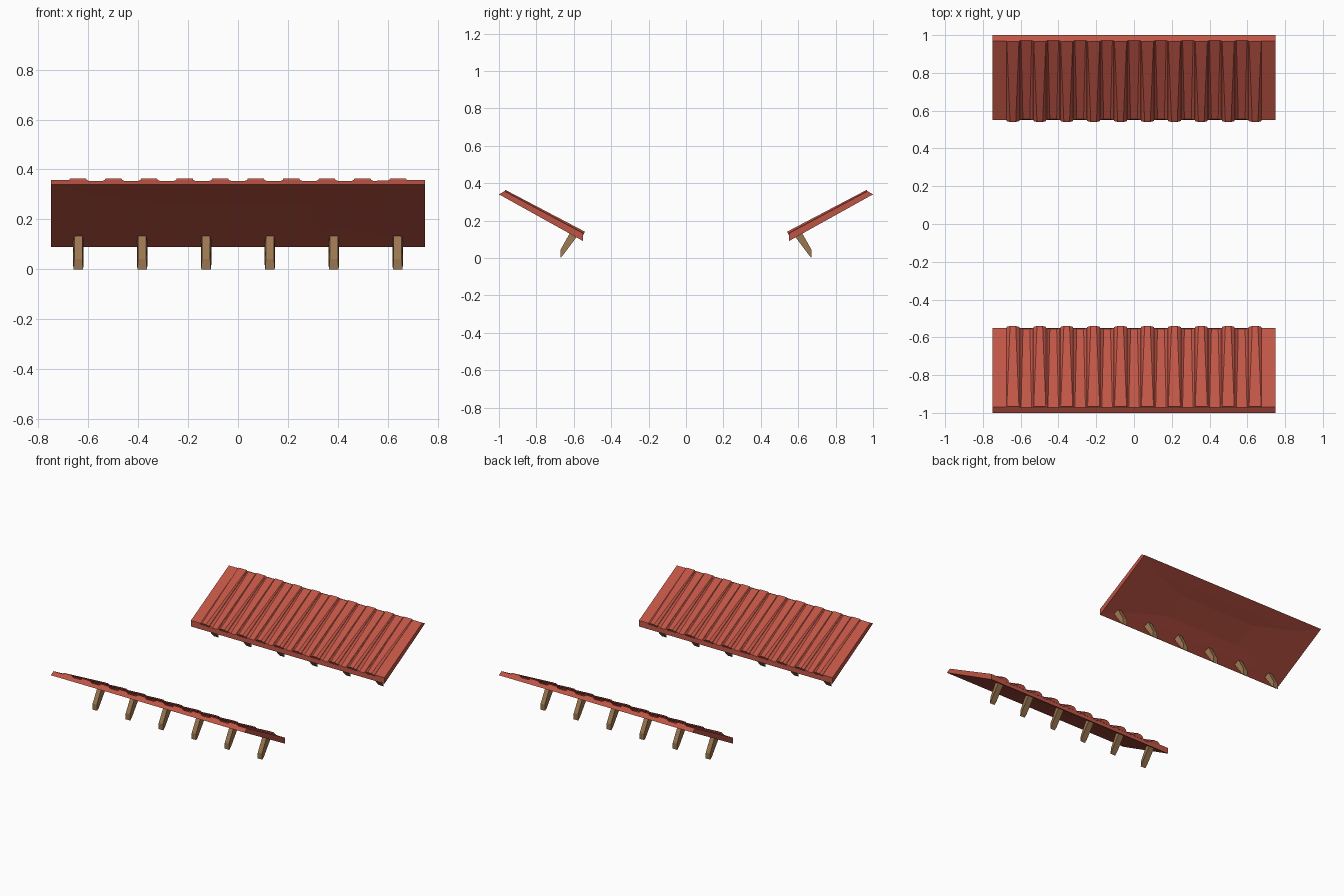
import bpy, bmesh
from mathutils import Vector

if "Cube" in bpy.data.objects:
    bpy.data.objects.remove(bpy.data.objects["Cube"])


def material(name, rgb):
    m = bpy.data.materials.new(name)
    m.diffuse_color = (*rgb, 1)
    m.use_nodes = True
    m.node_tree.nodes["Principled BSDF"].inputs["Base Color"].default_value = m.diffuse_color
    return m


RED = material("red_tile", (0.52, 0.09, 0.06))
WOOD = material("wood", (0.32, 0.18, 0.08))

# Slope section in (y, z): underside and top edge lines, outer/high to inner/low
BOT = (Vector((1.0, 0.34)), Vector((0.55, 0.09)))
TOP = (Vector((0.97, 0.357)), Vector((0.55, 0.132)))
NORMAL = Vector((-0.47, 0.88))
HALF_W, COUNT = 0.75, 10
PITCH = 0.1425


def point(line, side, x, t, lift):
    p = line[0].lerp(line[1], t) + NORMAL * lift
    return Vector((x, side * p.x, p.y))


def finish(bm, name, mat):
    bmesh.ops.recalc_face_normals(bm, faces=bm.faces)
    me = bpy.data.meshes.new(name)
    bm.to_mesh(me)
    bm.free()
    me.materials.append(mat)
    ob = bpy.data.objects.new(name, me)
    bpy.context.collection.objects.link(ob)
    return ob


def profile(pan_wide, pan_narrow, depth):
    """Top edge of the panel across x: flat shoulders with sunken pans between tiles."""
    pts = [(-HALF_W, 0)]
    for i in range(COUNT + 1):
        c = (i - COUNT / 2) * PITCH
        if i in (0, COUNT):
            continue
        pts += [(c - pan_wide, 0), (c - pan_narrow, -depth),
                (c + pan_narrow, -depth), (c + pan_wide, 0)]
    return pts + [(HALF_W, 0)]


def roof_panel(side, name):
    bm = bmesh.new()
    # Corrugated top
    ridge = [bm.verts.new(point(TOP, side, x, 0, h)) for x, h in profile(0.034, 0.028, 0.003)]
    eave = [bm.verts.new(point(TOP, side, x, 1, h)) for x, h in profile(0.034, 0.018, 0.013)]
    for i in range(len(ridge) - 1):
        bm.faces.new((ridge[i], ridge[i + 1], eave[i + 1], eave[i]))
    # Underside, dished in two shallow steps
    rings = []
    for w, t, lift in ((HALF_W, 0, 0), (0.6, 0.16, 0.004), (0.3, 0.33, 0.010)):
        rings.append([bm.verts.new(point(BOT, side, x, u, lift))
                      for x, u in ((-w, t), (w, t), (w, 1 - t), (-w, 1 - t))])
    for a, b in zip(rings, rings[1:]):
        for i in range(4):
            j = (i + 1) % 4
            bm.faces.new((a[i], a[j], b[j], b[i]))
    bm.faces.new(rings[-1])
    # Outer, inner and gable edges
    a, b, c, d = rings[0]
    bm.faces.new(ridge + [b, a])
    bm.faces.new(eave + [c, d])
    bm.faces.new((ridge[0], a, d, eave[0]))
    bm.faces.new((ridge[-1], b, c, eave[-1]))
    finish(bm, name, RED)


def cover_tiles(side, name):
    bm = bmesh.new()
    for i in range(COUNT):
        c = (i - (COUNT - 1) / 2) * PITCH
        ends = []
        # Raised ribs, fuller at the low end where they overhang slightly
        for t, foot, crown, h in ((0.0, 0.034, 0.032, 0.008), (1.01, 0.034, 0.015, 0.012)):
            ends.append([bm.verts.new(point(TOP, side, c + x, t, z)) for x, z in
                         ((-foot, -0.012), (-foot, 0.002), (-crown, h),
                          (crown, h), (foot, 0.002), (foot, -0.012))])
        for k in range(6):
            j = (k + 1) % 6
            bm.faces.new((ends[0][k], ends[0][j], ends[1][j], ends[1][k]))
        for e in ends:
            bm.faces.new(e)
    finish(bm, name, RED)


def brackets(side, name):
    bm = bmesh.new()
    # (y, z, half width): slanted strut with a plumb-cut foot, narrower outside
    section = ((0.585, 0.112, 0.021), (0.62, 0.134, 0.016),
               (0.672, 0.042, 0.016), (0.672, 0.0, 0.019), (0.655, 0.018, 0.021))
    for i in range(6):
        c = (i - 2.5) * 0.256
        l, r = ([bm.verts.new((c + s * w, side * y, z)) for y, z, w in section] for s in (-1, 1))
        bm.faces.new(l)
        bm.faces.new(r)
        for k in range(5):
            j = (k + 1) % 5
            bm.faces.new((l[k], l[j], r[j], r[k]))
    finish(bm, name, WOOD)


for side, label in ((-1, "front"), (1, "back")):
    roof_panel(side, label + "_roof_panel")
    cover_tiles(side, label + "_cover_tiles")
    brackets(side, label + "_brackets")
